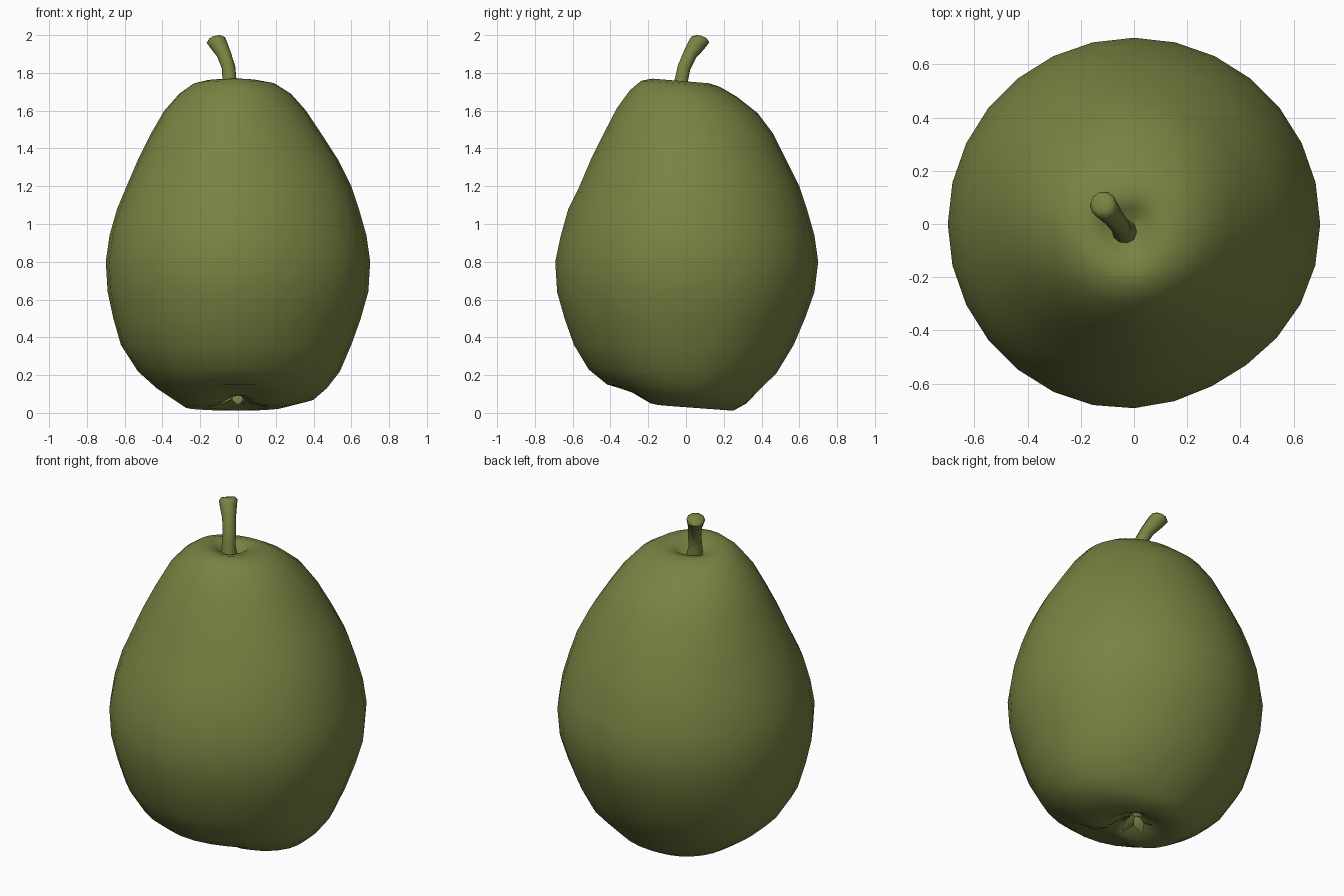
import bpy, bmesh, math, random
from mathutils import Vector

cube = bpy.data.objects.get("Cube")
if cube:
    bpy.data.objects.remove(cube, do_unlink=True)
random.seed(4)

# One olive green for everything
OLIVE = (0.19, 0.225, 0.055, 1)
olive = bpy.data.materials.new("olive_green")
olive.use_nodes = True
olive.diffuse_color = OLIVE
shader = next(n for n in olive.node_tree.nodes if n.type == 'BSDF_PRINCIPLED')
shader.inputs["Base Color"].default_value = OLIVE
shader.inputs["Roughness"].default_value = 0.7


def loft(name, rings, smooth_angle):
    """Skin a stack of equally sized point rings and close both ends."""
    bm = bmesh.new()
    loops = [[bm.verts.new(p) for p in ring] for ring in rings]
    count = len(rings[0])
    for low, high in zip(loops, loops[1:]):
        for i in range(count):
            j = (i + 1) % count
            bm.faces.new((low[i], low[j], high[j], high[i]))
    bm.faces.new(loops[0][::-1])
    bm.faces.new(loops[-1])
    bmesh.ops.recalc_face_normals(bm, faces=bm.faces[:])
    mesh = bpy.data.meshes.new(name)
    bm.to_mesh(mesh)
    bm.free()
    obj = bpy.data.objects.new(name, mesh)
    bpy.context.collection.objects.link(obj)
    mesh.materials.append(olive)
    bpy.ops.object.select_all(action='DESELECT')
    obj.select_set(True)
    bpy.context.view_layer.objects.active = obj
    bpy.ops.object.shade_smooth_by_angle(angle=math.radians(smooth_angle))
    return obj


# Fruit body: height, then reach to the right, left, front and back
BODY = [
    (.11, .03, .04, .04, .03),
    (.07, .09, .09, .09, .09),
    (.03, .16, .16, .17, .18),
    (.03, .28, .24, .24, .25),
    (.07, .34, .4, .32, .32),
    (.13, .43, .47, .42, .38),
    (.22, .53, .54, .52, .48),
    (.36, .62, .6, .6, .57),
    (.5, .66, .65, .65, .63),
    (.64, .69, .69, .69, .68),
    (.8, .7, .7, .7, .7),
    (.94, .68, .68, .67, .68),
    (1.08, .64, .64, .63, .64),
    (1.2, .59, .6, .57, .6),
    (1.34, .53, .53, .51, .53),
    (1.48, .46, .44, .44, .46),
    (1.6, .39, .36, .37, .38),
    (1.69, .31, .28, .3, .27),
    (1.74, .24, .2, .24, .18),
    (1.755, .18, .12, .18, .12),
    (1.74, .12, .05, .11, .06),
    (1.69, .07, .01, .06, .02),
]
SIDES = 28


def body_ring(level):
    z, right, left, front, back = level
    ring = []
    # tilt the crown and the base towards the back
    end = max(0, abs(z - .88) - .6) / .27
    for i in range(SIDES):
        a = math.tau * i / SIDES
        c, s = math.cos(a), math.sin(a)
        # shallow dent on the front left flank
        dent = 1 - .035 * max(0, math.cos(a + math.pi / 3)) ** 8
        x = c * dent * (left if c > 0 else right)
        y = s * dent * (back if s > 0 else front)
        # notch in the front of the base rim
        notch = .05 * max(0, -s) ** 8 if z < .1 else 0
        ring.append((x, y, max(0.004, z - .08 * y * end + notch)))
    return ring


loft("pear_body", [body_ring(level) for level in BODY], 80)

# Bent stem with a thick tip
STEM = [
    (-.035, -.03, 1.67, .05),
    (-.045, -.025, 1.76, .037),
    (-.05, -.01, 1.83, .036),
    (-.075, .022, 1.9, .038),
    (-.103, .056, 1.95, .047),
    (-.117, .074, 1.98, .051),
    (-.122, .08, 1.993, .035),
]
rings = []
for k, (x, y, z, radius) in enumerate(STEM):
    before, after = STEM[max(k - 1, 0)], STEM[min(k + 1, len(STEM) - 1)]
    along = Vector(after[:3]) - Vector(before[:3])
    if k >= len(STEM) - 2:
        along = Vector((-.3, .3, 1))
    turn = Vector((0, 0, 1)).rotation_difference(along)
    rings.append([Vector((x, y, z)) + turn @ Vector((
        radius * math.cos(math.tau * i / 10),
        radius * math.sin(math.tau * i / 10), 0)) for i in range(10)])
top = max(p.z for p in rings[-1] + rings[-2])
for p in rings[-1] + rings[-2]:
    if p.z > 1.9:
        p.z += 2 - top
loft("stem", rings, 60)

# Dried blossom leaves in the base hollow
for k in range(5):
    a = math.tau * k / 5 + random.uniform(-.2, .2)
    out = Vector((math.cos(a), math.sin(a), 0))
    side = Vector((-out.y, out.x, 0))
    leaf = []
    for reach, z, width in ((.02, .11, .025), (.05, .07, .03), (.09, .045, .006)):
        mid = out * reach + Vector((-.01, 0, z))
        thick = Vector((0, 0, .005))
        leaf.append([mid - side * width, mid - thick,
                     mid + side * width, mid + thick])
    loft("blossom_leaf_%d" % (k + 1), leaf, 40)
